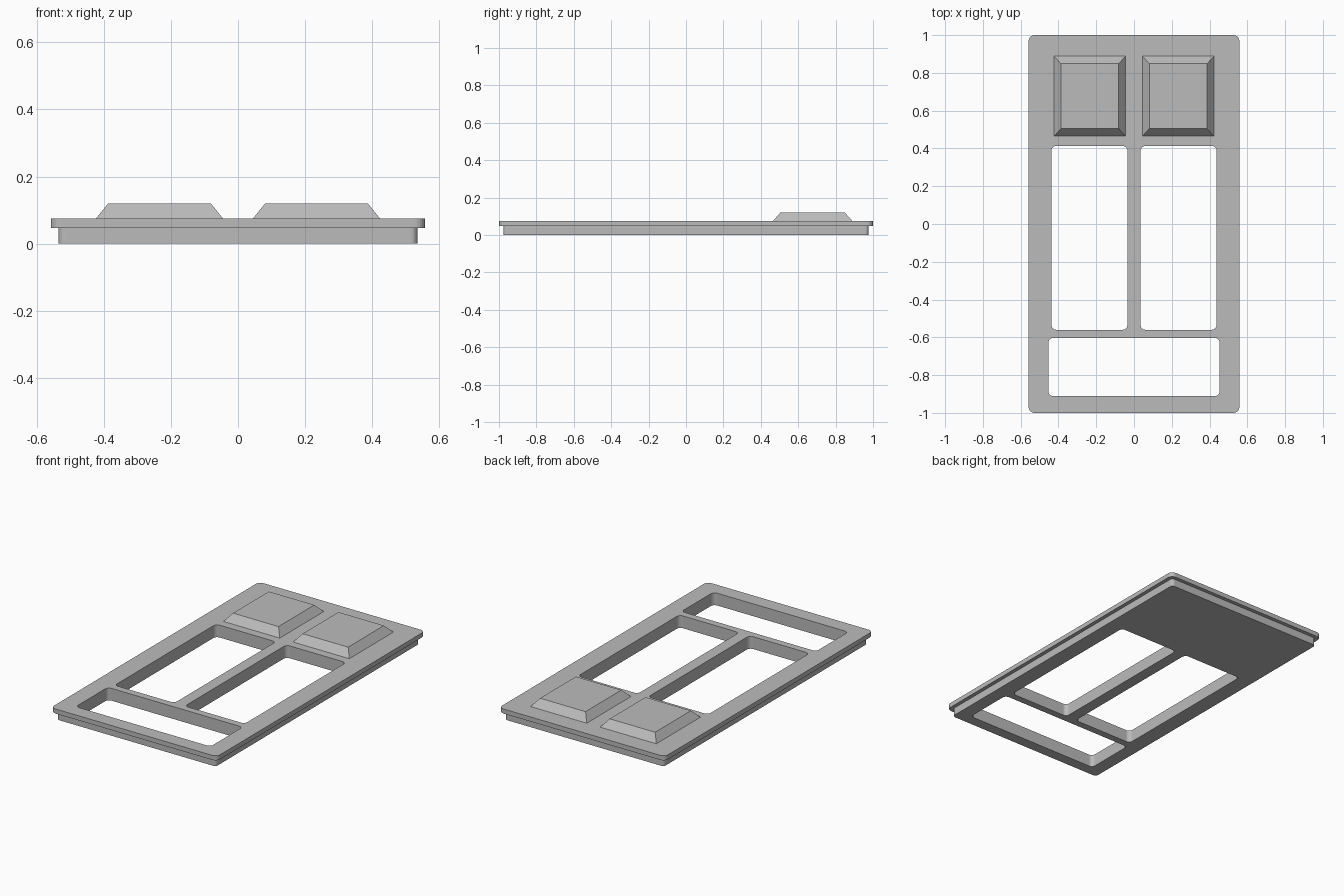
import bpy
import bmesh
from math import cos, sin, pi

cube = bpy.data.objects.get("Cube")
if cube:
    bpy.data.objects.remove(cube, do_unlink=True)

GREY = (0.5, 0.5, 0.5, 1)
grey = bpy.data.materials.new("plain grey")
grey.use_nodes = True
grey.diffuse_color = GREY
grey.node_tree.nodes["Principled BSDF"].inputs["Base Color"].default_value = GREY


def rounded_rect(x0, x1, y0, y1, r, steps=6):
    """Outline of a rectangle with rounded corners, anticlockwise."""
    corners = [(x1 - r, y1 - r), (x0 + r, y1 - r), (x0 + r, y0 + r), (x1 - r, y0 + r)]
    return [(cx + r * cos((q + i / steps) * pi / 2), cy + r * sin((q + i / steps) * pi / 2))
            for q, (cx, cy) in enumerate(corners) for i in range(steps + 1)]


def add_object(name, mesh):
    mesh.materials.clear()
    mesh.materials.append(grey)
    obj = bpy.data.objects.new(name, mesh)
    bpy.context.collection.objects.link(obj)
    return obj


def slab(name, outlines, z0, z1):
    """Extruded plate: the first outline is the rim, the others are openings."""
    curve = bpy.data.curves.new(name, 'CURVE')
    curve.dimensions = '2D'
    curve.fill_mode = 'BOTH'
    curve.extrude = (z1 - z0) / 2
    for pts in outlines:
        spline = curve.splines.new('POLY')
        spline.points.add(len(pts) - 1)
        for p, (x, y) in zip(spline.points, pts):
            p.co = (x, y, 0, 1)
        spline.use_cyclic_u = True
    source = bpy.data.objects.new(name + " outline", curve)
    bpy.context.collection.objects.link(source)
    bpy.context.view_layer.update()
    mesh = bpy.data.meshes.new_from_object(source.evaluated_get(bpy.context.evaluated_depsgraph_get()))
    bpy.data.objects.remove(source, do_unlink=True)
    # Weld the caps to the walls
    bm = bmesh.new()
    bm.from_mesh(mesh)
    bmesh.ops.remove_doubles(bm, verts=bm.verts, dist=0.0001)
    bmesh.ops.translate(bm, verts=bm.verts, vec=(0, 0, (z0 + z1) / 2))
    bmesh.ops.recalc_face_normals(bm, faces=bm.faces)
    for f in bm.faces:
        f.smooth = False
    bm.to_mesh(mesh)
    bm.free()
    return add_object(name, mesh)


def raised_pad(name, side):
    """Rectangular pad with four sloping sides."""
    bm = bmesh.new()
    bmesh.ops.create_cube(bm, size=1)
    for v in bm.verts:
        top = v.co.z > 0
        half_x, half_y = (0.153, 0.172) if top else (0.19, 0.213)
        v.co.x = side * 0.234 + (half_x if v.co.x > 0 else -half_x)
        v.co.y = 0.677 + (half_y if v.co.y > 0 else -half_y)
        v.co.z = 0.12 if top else 0.074
    mesh = bpy.data.meshes.new(name)
    bm.to_mesh(mesh)
    bm.free()
    return add_object(name, mesh)


# Openings shared by both layers
openings = [rounded_rect(0.035, 0.437, -0.56, 0.413, 0.025),
            rounded_rect(-0.437, -0.035, -0.56, 0.413, 0.025),
            rounded_rect(-0.453, 0.453, -0.911, -0.603, 0.025)]

# Wide top layer over a narrower base
slab("top_plate", [rounded_rect(-0.558, 0.558, -1, 1, 0.032)] + openings, 0.047, 0.075)
slab("base_plate", [rounded_rect(-0.535, 0.535, -0.977, 0.977, 0.02)] + openings, 0, 0.047)

# Two raised pads at the back
for side, label in ((1, "left"), (-1, "right")):
    raised_pad(label + "_pad", side)
